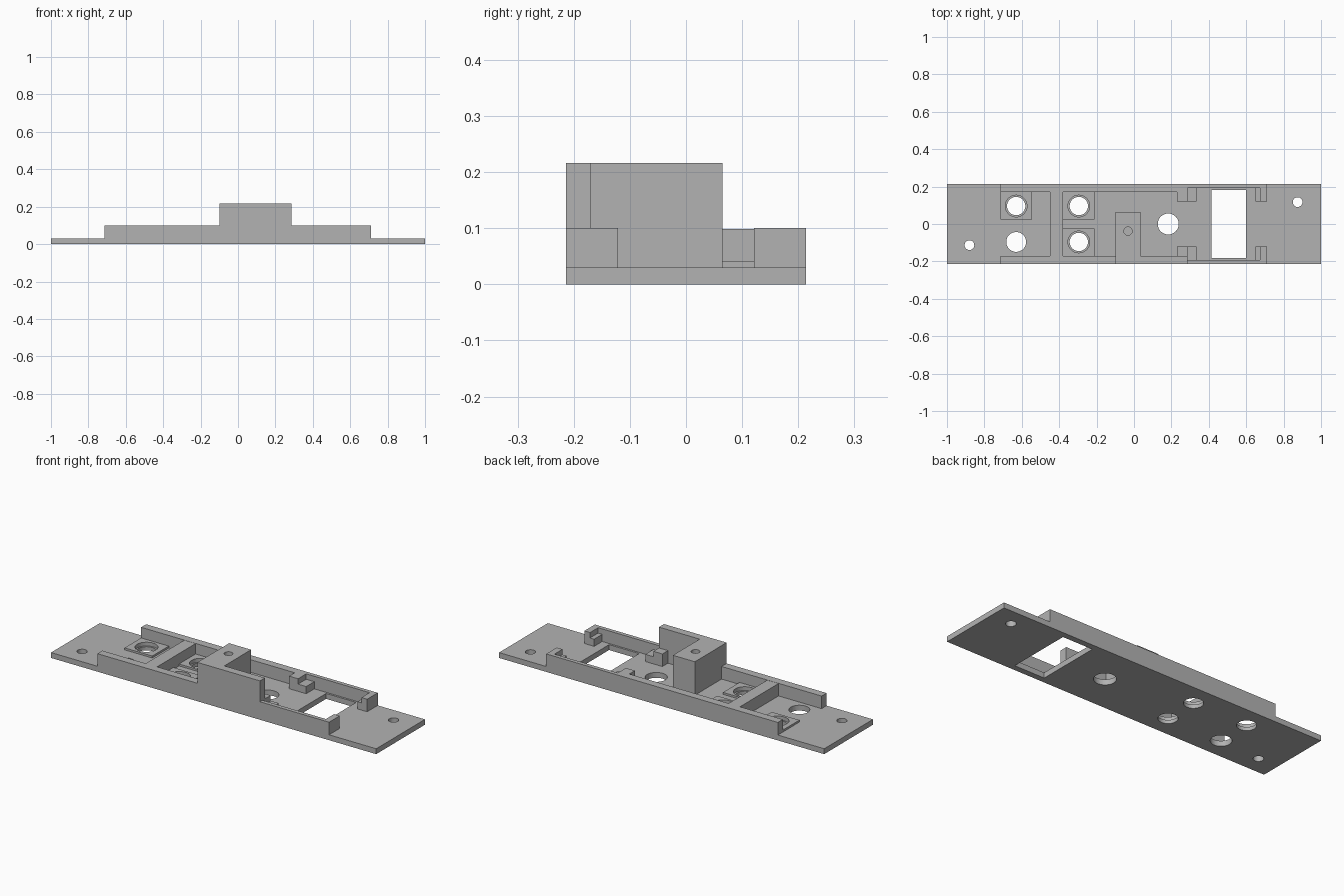
import bpy
import bmesh
from mathutils import Matrix, Vector

if "Cube" in bpy.data.objects:
    bpy.data.objects.remove(bpy.data.objects["Cube"], do_unlink=True)

grey = bpy.data.materials.new("plain grey")
grey.use_nodes = True
grey.diffuse_color = (0.45, 0.45, 0.45, 1)
grey.node_tree.nodes["Principled BSDF"].inputs["Base Color"].default_value = grey.diffuse_color

FLOOR, RIM, LEDGE, TOP = 0.03, 0.1, 0.07, 0.216
HALF, INNER, THIN, CLIP = 0.214, 0.17, 0.192, 0.121


def finish(name, bm):
    mesh = bpy.data.meshes.new(name)
    bm.to_mesh(mesh)
    bm.free()
    mesh.materials.append(grey)
    obj = bpy.data.objects.new(name, mesh)
    bpy.context.collection.objects.link(obj)
    return obj


def box(name, x0, x1, y0, y1, z0, z1):
    bm = bmesh.new()
    size = Vector((x1 - x0, y1 - y0, z1 - z0))
    centre = Vector((x0 + x1, y0 + y1, z0 + z1)) / 2
    bmesh.ops.create_cube(bm, size=1, matrix=Matrix.Translation(centre) @ Matrix.Diagonal(size).to_4x4())
    return finish(name, bm)


def rod(name, x, y, radius, z0, z1):
    bm = bmesh.new()
    bmesh.ops.create_cone(bm, cap_ends=True, segments=48, radius1=radius, radius2=radius,
                          depth=z1 - z0, matrix=Matrix.Translation((x, y, (z0 + z1) / 2)))
    return finish(name, bm)


def cut(target, cutter):
    cutter.hide_render = True
    mod = target.modifiers.new("cut", 'BOOLEAN')
    mod.operation = 'DIFFERENCE'
    mod.solver = 'EXACT'
    mod.object = cutter
    bpy.context.view_layer.objects.active = target
    bpy.ops.object.modifier_apply(modifier=mod.name)
    bpy.data.objects.remove(cutter, do_unlink=True)


# Base plate with window, button holes and screw holes
plate = box("base_plate", -1, 1, -HALF, HALF, 0, FLOOR)
cut(plate, box("window_cutter", 0.415, 0.6, -0.181, 0.181, -0.1, 0.05))
for x, y, r in [(-0.63, -0.096, 0.053), (0.183, 0, 0.056), (0.875, 0.117, 0.026), (-0.88, -0.113, 0.026)]:
    cut(plate, rod("hole_cutter", x, y, r, -0.1, 0.1))

# Raised button pads with stepped holes
for name, x, side in [("outer_pad", -0.63, 1), ("rear_pad", -0.295, 1), ("front_pad", -0.295, -1)]:
    y0, y1 = sorted((side * 0.025, side * INNER))
    pad = box(name, x - 0.085, x + 0.085, y0, y1, FLOOR, 0.041)
    y = side * 0.096
    cut(pad, rod("bore_cutter", x, y, 0.058, 0, 0.1))
    cut(plate, rod("bore_cutter", x, y, 0.058, 0.02, 0.1))
    cut(plate, rod("hole_cutter", x, y, 0.049, -0.1, 0.1))

# Rim walls and divider
box("rear_wall", -0.715, 0.285, INNER, HALF, FLOOR, RIM)
box("front_wall", -0.715, -0.1, -HALF, -INNER, FLOOR, RIM)
box("divider_wall", -0.45, -0.38, -INNER, INNER, FLOOR, RIM - 0.001)

# Tower with a blind screw hole, and the tall wall beside it
tower = box("tower", -0.1, 0.035, -HALF, 0.065, FLOOR, TOP)
cut(tower, rod("screw_cutter", -0.032, -0.038, 0.022, 0.12, 0.3))
box("tall_front_wall", 0.035, 0.285, -HALF, -INNER, FLOOR, TOP)

# Thin walls and stepped retaining clips around the window
for side, place in ((1, "rear"), (-1, "front")):
    for part, x0, x1, ya, yb, top in [
            ("thin_wall", 0.285, 0.71, THIN, HALF, RIM),
            ("inner_clip", 0.23, 0.285, CLIP, INNER, RIM),
            ("inner_ledge", 0.285, 0.335, CLIP, THIN, LEDGE),
            ("outer_ledge", 0.65, 0.675, CLIP, THIN, LEDGE),
            ("outer_clip", 0.675, 0.71, CLIP, THIN, RIM)]:
        y0, y1 = sorted((side * ya, side * yb))
        box(place + "_" + part, x0, x1, y0, y1, FLOOR, top)
